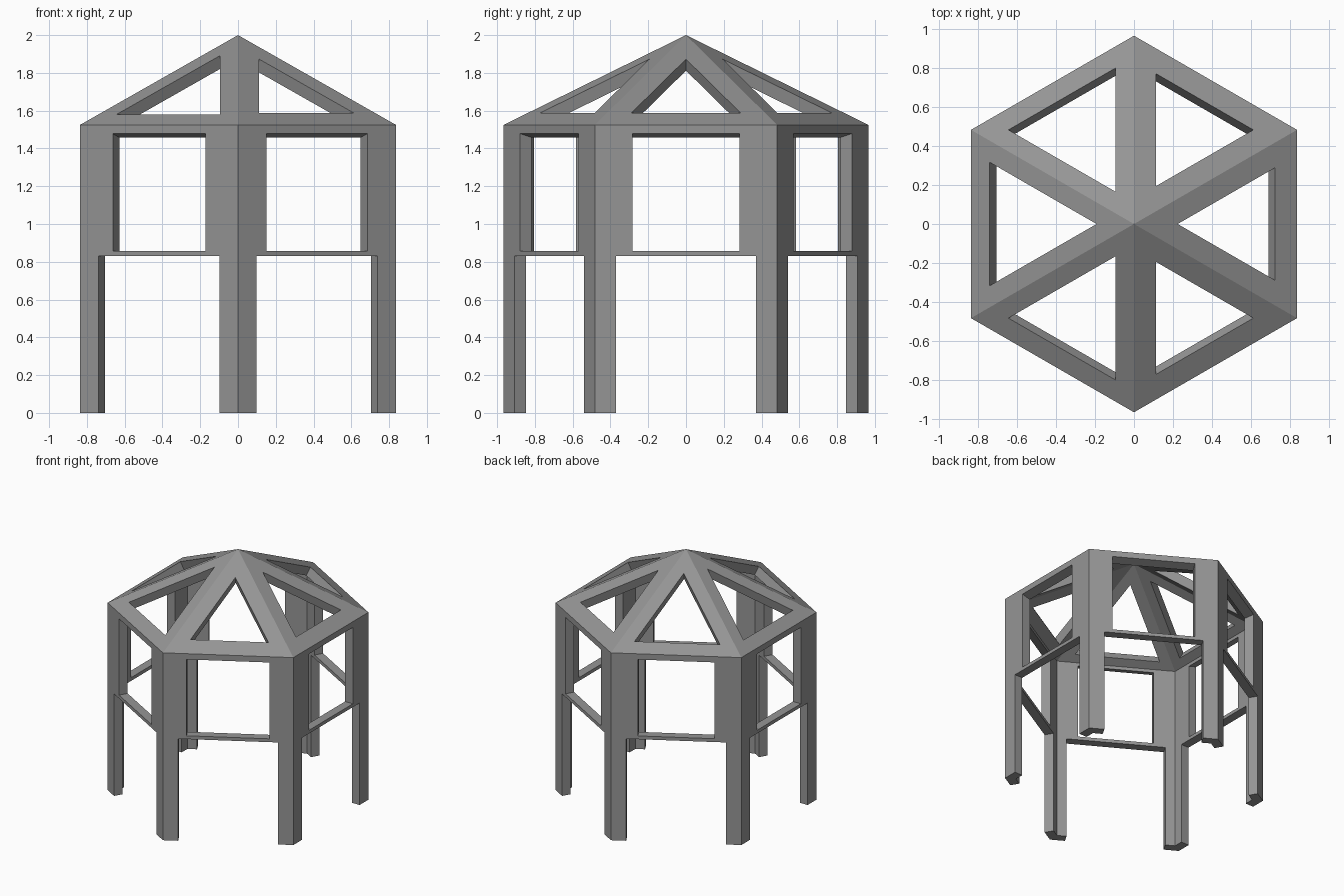
import bpy, bmesh, math
from mathutils import Vector

if "Cube" in bpy.data.objects:
    bpy.data.objects.remove(bpy.data.objects["Cube"])

AP = 0.836              # distance from axis to a wall
EAVE, TOP = 1.525, 2.0
T = 0.07                # shell thickness
COS30 = math.cos(math.pi / 6)
SLOPE = (TOP - EAVE) / AP
PITCH = math.atan(SLOPE)

grey = bpy.data.materials.new("stone grey")
grey.diffuse_color = (0.3, 0.3, 0.3, 1)
grey.use_nodes = True
grey.node_tree.nodes["Principled BSDF"].inputs["Base Color"].default_value = grey.diffuse_color


def make_object(name, bm):
    bmesh.ops.recalc_face_normals(bm, faces=bm.faces)
    me = bpy.data.meshes.new(name)
    bm.to_mesh(me)
    bm.free()
    me.materials.append(grey)
    ob = bpy.data.objects.new(name, me)
    bpy.context.collection.objects.link(ob)
    return ob


# Hollow six-sided shell: walls and pointed roof, open underneath
def hex_ring(bm, ap, z):
    r = ap / COS30
    return [bm.verts.new((r * math.cos(math.radians(30 + 60 * i)),
                          r * math.sin(math.radians(30 + 60 * i)), z)) for i in range(6)]


bm = bmesh.new()
in_top = TOP - T / math.cos(PITCH)
in_eave = in_top - SLOPE * (AP - T)
rings = [hex_ring(bm, AP, EAVE), hex_ring(bm, AP, 0),
         hex_ring(bm, AP - T, 0), hex_ring(bm, AP - T, in_eave)]
tip, in_tip = bm.verts.new((0, 0, TOP)), bm.verts.new((0, 0, in_top))
for i in range(6):
    j = (i + 1) % 6
    for a, b in zip(rings, rings[1:]):
        bm.faces.new((a[i], a[j], b[j], b[i]))
    bm.faces.new((rings[0][i], rings[0][j], tip))
    bm.faces.new((rings[3][i], rings[3][j], in_tip))
frame = make_object("gazebo_frame", bm)


# Cutters for the openings
def prism(bm, near, far):
    a = [bm.verts.new(p) for p in near]
    b = [bm.verts.new(p) for p in far]
    bm.faces.new(a)
    bm.faces.new(b)
    for i in range(len(a)):
        j = (i + 1) % len(a)
        bm.faces.new((a[i], a[j], b[j], b[i]))


def rect(n, s, d, w, z0, z1):
    up = Vector((0, 0, 1))
    return [n * d + s * u + up * z for u, z in ((-w, z0), (w, z0), (w, z1), (-w, z1))]


bm = bmesh.new()
HALF = AP / COS30 / 2
for k in range(6):
    ang = math.radians(60 * k)
    n = Vector((math.cos(ang), math.sin(ang), 0))
    s = Vector((-n.y, n.x, 0))
    # gap between legs
    w = HALF - 0.113
    prism(bm, rect(n, s, AP + .04, w, -.1, .83), rect(n, s, AP - T - .02, w, -.1, .83))
    # window, its head slanting down inwards
    w = HALF - (0.175 if k in (1, 5) else 0.2)
    k_z = 0.02 / T
    prism(bm, rect(n, s, AP + .04, w, .857, 1.478 + .04 * k_z),
          rect(n, s, AP - T - .02, w, .857, 1.478 - (T + .02) * k_z))
    # triangular roof opening, cut square to the slope
    m = 0.112 if n.x > 0 else 0.096
    d0, d1 = m * 2, AP - m
    half = (d1 - d0) * math.tan(math.pi / 6)
    tri = [n * d + s * u + Vector((0, 0, TOP - SLOPE * d))
           for d, u in ((d0, 0), (d1, half), (d1, -half))]
    rn = n * math.sin(PITCH) + Vector((0, 0, math.cos(PITCH)))
    prism(bm, [p + rn * .03 for p in tri], [p - rn * .09 for p in tri])
cutter = make_object("opening_cutter", bm)
cutter.hide_render = True

mod = frame.modifiers.new("openings", 'BOOLEAN')
mod.operation = 'DIFFERENCE'
mod.solver = 'EXACT'
mod.object = cutter
bpy.context.view_layer.objects.active = frame
frame.select_set(True)
bpy.ops.object.modifier_apply(modifier=mod.name)
bpy.data.objects.remove(cutter)
